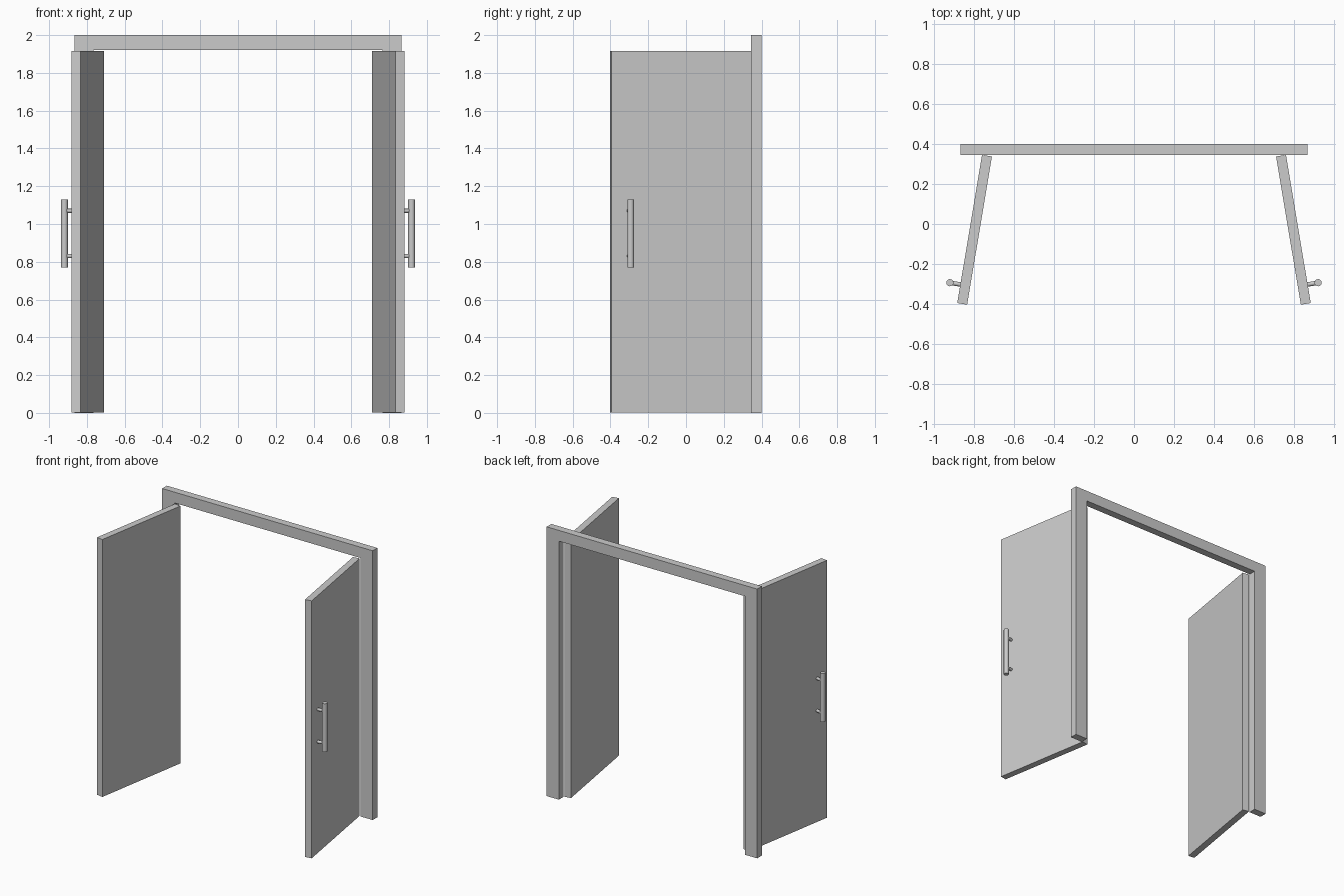
import bpy, bmesh, math
from mathutils import Vector, Matrix

if "Cube" in bpy.data.objects:
    bpy.data.objects.remove(bpy.data.objects["Cube"])

ANGLE = math.radians(9.5)      # doors stand open just past square


def make_object(name, bm):
    bmesh.ops.recalc_face_normals(bm, faces=bm.faces)
    mesh = bpy.data.meshes.new(name)
    bm.to_mesh(mesh)
    bm.free()
    obj = bpy.data.objects.new(name, mesh)
    bpy.context.collection.objects.link(obj)
    return obj


def prism(name, outline, direction):
    """Extrude a flat outline along a direction."""
    bm = bmesh.new()
    face = bm.faces.new([bm.verts.new(p) for p in outline])
    new = bmesh.ops.extrude_face_region(bm, geom=[face])
    # keep the starting cap so the solid is closed
    moved = [v for v in new["geom"] if isinstance(v, bmesh.types.BMVert)]
    bmesh.ops.translate(bm, verts=moved, vec=direction)
    if face not in bm.faces[:]:
        bmesh.ops.holes_fill(bm, edges=bm.edges[:])
    return make_object(name, bm)


def rod(name, a, b, radius, sides=16):
    """Smooth-sided cylinder between two points."""
    a, b = Vector(a), Vector(b)
    axis = b - a
    matrix = Matrix.Translation((a + b) / 2) @ axis.to_track_quat('Z', 'Y').to_matrix().to_4x4()
    bm = bmesh.new()
    bmesh.ops.create_cone(bm, cap_ends=True, segments=sides, radius1=radius,
                          radius2=radius, depth=axis.length, matrix=matrix)
    for f in bm.faces:
        f.smooth = len(f.verts) == 4
    for e in bm.edges:
        e.smooth = all(f.smooth for f in e.link_faces)
    return make_object(name, bm)


# Door frame: two jambs and a header as one profile
W, IN, TOP, HEAD = 0.865, 0.765, 2.0, 1.92
prism("door_frame",
      [(x, 0.345, z) for x, z in [(-W, 0), (-W, TOP), (W, TOP), (W, 0),
                                  (IN, 0), (IN, HEAD), (-IN, HEAD), (-IN, 0)]],
      (0, 0.055, 0))

for side, label in ((-1, "left"), (1, "right")):
    hinge = Vector((side * 0.709, 0.337, 0))
    along = Vector((side * math.sin(ANGLE), -math.cos(ANGLE), 0))
    out = Vector((side * math.cos(ANGLE), math.sin(ANGLE), 0))

    def at(u, n, z):
        return hinge + along * u + out * n + Vector((0, 0, z))

    # Door leaf
    prism(f"{label}_door",
          [at(u, n, 0.003) for u, n in ((0, 0), (0.75, 0), (0.75, 0.05), (0, 0.05))],
          (0, 0, 1.912))

    # Pull handle on the outer face
    rod(f"{label}_handle_bar", at(0.656, 0.103, 0.77), at(0.656, 0.103, 1.13), 0.018)
    for i, z in enumerate((0.83, 1.07)):
        rod(f"{label}_handle_post_{i + 1}", at(0.656, 0.045, z), at(0.656, 0.103, z), 0.011, 12)
